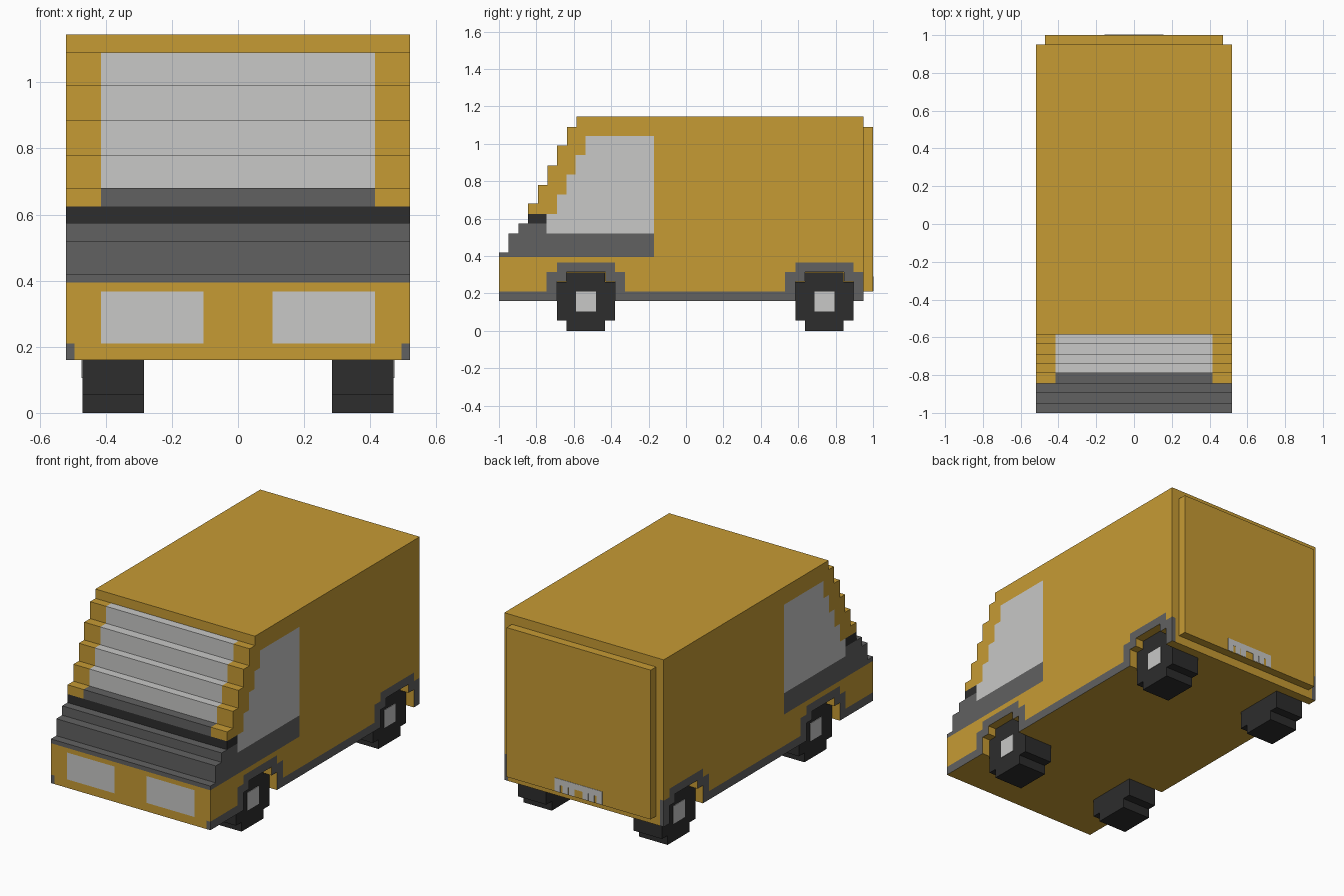
import bpy, bmesh, math

if "Cube" in bpy.data.objects:
    bpy.data.objects.remove(bpy.data.objects["Cube"])


def material(name, rgb):
    m = bpy.data.materials.new(name)
    m.diffuse_color = (*rgb, 1)
    m.use_nodes = True
    m.node_tree.nodes["Principled BSDF"].inputs["Base Color"].default_value = m.diffuse_color
    return m


YELLOW, GREY, BLACK, LIGHT = range(4)
mats = [material("yellow paint", (0.565, 0.328, 0.034)),
        material("dark grey trim", (0.12, 0.12, 0.12)),
        material("black rubber", (0.026, 0.026, 0.026)),
        material("light grey glass", (0.58, 0.58, 0.57))]


def finish(name, bm):
    me = bpy.data.meshes.new(name)
    bm.to_mesh(me)
    bm.free()
    for m in mats:
        me.materials.append(m)
    ob = bpy.data.objects.new(name, me)
    bpy.context.collection.objects.link(ob)


def boxes(name, parts, mat):
    """One object made of boxes given as (x0, x1, y0, y1, z0, z1)."""
    bm = bmesh.new()
    for b in parts:
        vs = bmesh.ops.create_cube(bm, size=1)["verts"]
        for v in vs:
            v.co = [(b[2 * i] + b[2 * i + 1]) / 2 + v.co[i] * (b[2 * i + 1] - b[2 * i])
                    for i in range(3)]
    for f in bm.faces:
        f.material_index = mat
    finish(name, bm)


AXLES = (-0.535, 0.74)
# Stepped nose: (top of step, front of step)
NOSE = [(0.42, -1), (0.52, -0.95), (0.575, -0.895), (0.68, -0.845), (0.78, -0.79),
        (0.885, -0.74), (0.99, -0.69), (1.09, -0.635), (1.145, -0.585)]
# Side window: (top of step, front edge)
WINDOW = [(0.625, -0.745), (0.73, -0.69), (0.835, -0.64), (0.94, -0.59), (1.042, -0.538)]


def solid(x, y, z):
    if abs(x) > 0.52 or y > 0.95 or not 0.16 < z < 1.145:
        return False
    if abs(x) > 0.415:  # wheel arch recesses
        d = min(abs(y - a) for a in AXLES)
        if (d < 0.155 and z < 0.265) or (d < 0.105 and z < 0.315):
            return False
    return y > next(f for top, f in NOSE if z < top)


def colour(n, x, y, z):
    ax = abs(x)
    if abs(n[0]) > 0.5:  # body sides
        if ax < 0.519:
            return YELLOW
        d = min(abs(y - a) for a in AXLES)
        if z < 0.21 or (d < 0.21 and z < 0.315) or (d < 0.155 and z < 0.365):
            return GREY
        if y < -0.17:
            if 0.395 < z < 0.52 or (y < -0.745 and 0.52 < z < 0.575):
                return GREY
            if y < -0.745 and 0.575 < z < 0.625:
                return BLACK
            if 0.52 < z < 1.042 and y > next(f for top, f in WINDOW if z < top):
                return LIGHT
        return YELLOW
    if n[1] > 0.5:  # back
        return GREY if y > 0.94 and ax > 0.495 and z < 0.315 else YELLOW
    if n[2] < -0.5 or (z < 0.395 and y > -0.99):  # underside, arch linings
        return YELLOW
    if z < 0.395:  # bumper with headlights
        if 0.105 < ax < 0.415 and 0.21 < z < 0.368:
            return LIGHT
        return GREY if ax > 0.495 and z < 0.21 else YELLOW
    if z < 0.5755:
        return GREY
    if z < 0.625:
        return BLACK
    if ax > 0.415 or z > 1.091:
        return YELLOW
    return GREY if z < 0.681 else LIGHT


# Body: solid cells on an uneven grid, only outer faces are kept
half = [0.105, 0.415, 0.495, 0.52]
ys = [0.95, -0.17] + [f for _, f in NOSE + WINDOW]
ys += [a + s * d for a in AXLES for d in (0.105, 0.155, 0.21) for s in (-1, 1)]
zs = [0.16, 0.21, 0.265, 0.315, 0.365, 0.368, 0.395, 0.52] + [t for t, _ in NOSE + WINDOW]
grid = [sorted({round(v, 3) for v in g}) for g in ([s * h for h in half for s in (-1, 1)], ys, zs)]
bm = bmesh.new()
cache = {}


def vert(i):
    if i not in cache:
        cache[i] = bm.verts.new([grid[k][i[k]] for k in range(3)])
    return cache[i]


def mid(k, i):
    g = grid[k]
    return (g[i] + g[i + 1]) / 2 if 0 <= i < len(g) - 1 else 9


def filled(c):
    return solid(*[mid(k, c[k]) for k in range(3)])


for i in range(len(grid[0]) - 1):
    for j in range(len(grid[1]) - 1):
        for k in range(len(grid[2]) - 1):
            c = (i, j, k)
            if not filled(c):
                continue
            for a in range(3):
                for s in (0, 1):
                    nb = list(c)
                    nb[a] += 2 * s - 1
                    if filled(nb):
                        continue
                    u, w = (a + 1) % 3, (a + 2) % 3
                    loop = []
                    for du, dw in ((0, 0), (1, 0), (1, 1), (0, 1)):
                        p = list(c)
                        p[a] += s
                        p[u] += du
                        p[w] += dw
                        loop.append(vert(tuple(p)))
                    f = bm.faces.new(loop if s else loop[::-1])
                    n = [0, 0, 0]
                    n[a] = 2 * s - 1
                    f.material_index = colour(n, *f.calc_center_median())
bmesh.ops.dissolve_limit(bm, angle_limit=0.01, verts=bm.verts[:], edges=bm.edges[:],
                         delimit={"MATERIAL"})
bmesh.ops.triangulate(bm, faces=[f for f in bm.faces if len(f.verts) > 4])
finish("van_body", bm)

# Raised rear door and number plate panel
boxes("rear_door", [(-0.47, 0.47, 0.94, 1.0, 0.21, 1.09)], YELLOW)
plate = [(-0.155, 0.155, 0.99, 1.002, 0.255, 0.29)]
plate += [(x - 0.018, x + 0.018, 0.99, 1.002, 0.212, 0.255)
          for x in (-0.137, -0.085, -0.045, 0.045, 0.085, 0.137)]
boxes("rear_plate", plate, LIGHT)

# Wheels with square hubs
for end, a in zip(("front", "rear"), AXLES):
    for side, s in (("right", 1), ("left", -1)):
        def span(x0, x1):
            return tuple(sorted((s * x0, s * x1)))
        bm_parts = [span(0.285, 0.47) + (a - 0.155, a + 0.155, 0.055, 0.262),
                    span(0.285, 0.47) + (a - 0.103, a + 0.103, 0.0, 0.312)]
        boxes(f"{end}_{side}_wheel", bm_parts, BLACK)
        boxes(f"{end}_{side}_hub", [span(0.465, 0.473) + (a - 0.053, a + 0.053, 0.105, 0.21)], LIGHT)
